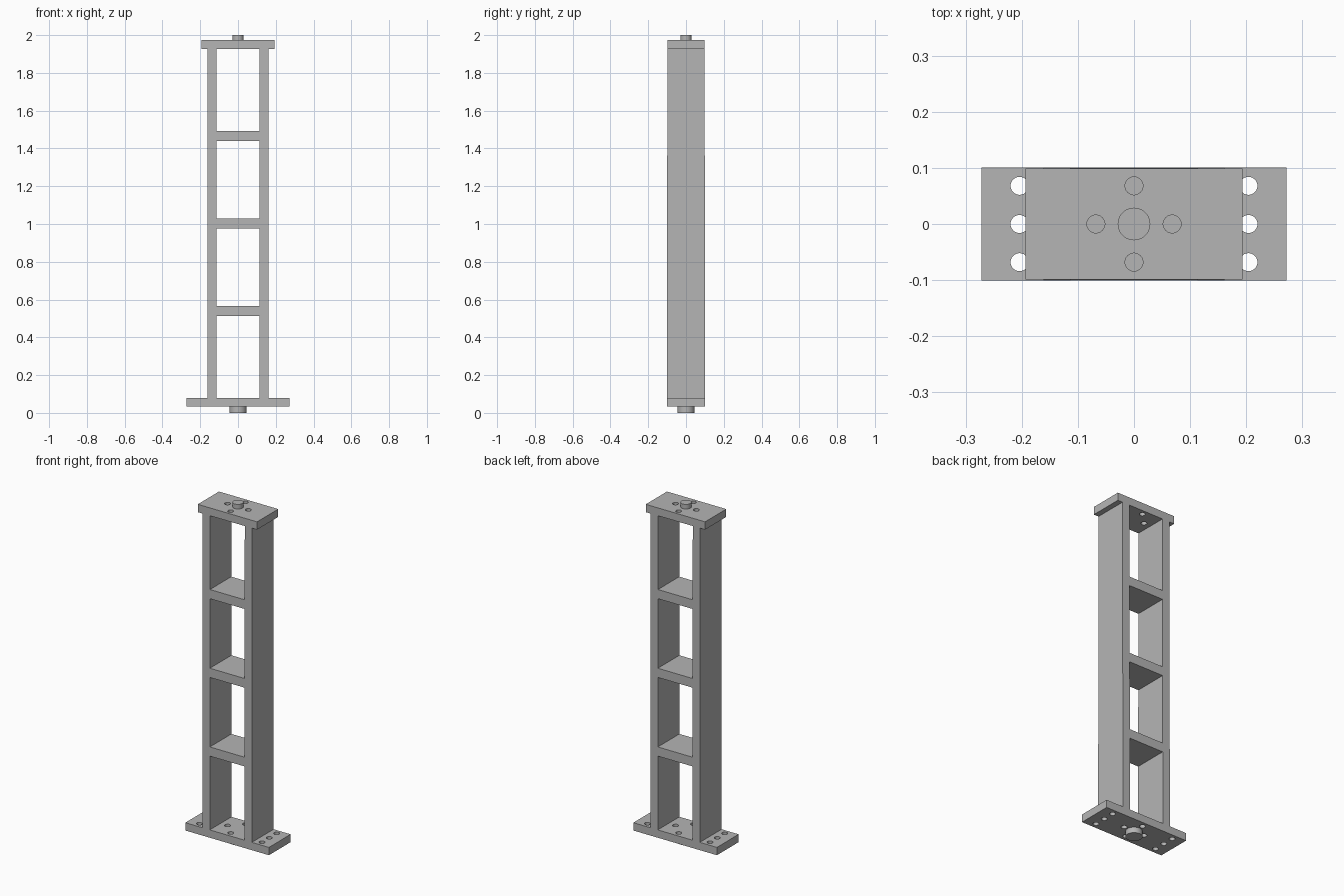
import bpy
import bmesh
from mathutils import Matrix, Vector

if "Cube" in bpy.data.objects:
    bpy.data.objects.remove(bpy.data.objects["Cube"], do_unlink=True)

# Single metal colour
GREY = (0.46, 0.46, 0.46, 1)
metal = bpy.data.materials.new("grey metal")
metal.use_nodes = True
metal.diffuse_color = GREY
metal.node_tree.nodes["Principled BSDF"].inputs["Base Color"].default_value = GREY

# Frame dimensions
BASE_Z, BASE_TOP = 0.033, 0.079
HEAD_Z, HEAD_TOP = 1.927, 1.973
LEG_IN, LEG_OUT = 0.113, 0.161
HALF_BOTTOM, HALF_TOP = 0.101, 0.0985


def depth_at(z):
    """Half depth of the slightly tapering frame."""
    t = (z - BASE_TOP) / (HEAD_Z - BASE_TOP)
    return HALF_BOTTOM + (HALF_TOP - HALF_BOTTOM) * t


def finish(name, bm):
    mesh = bpy.data.meshes.new(name)
    bm.to_mesh(mesh)
    bm.free()
    mesh.materials.append(metal)
    obj = bpy.data.objects.new(name, mesh)
    bpy.context.collection.objects.link(obj)
    return obj


def block(name, x0, x1, z0, z1, y0, y1):
    """Box whose half depth runs from y0 at the bottom to y1 at the top."""
    bm = bmesh.new()
    bmesh.ops.create_cube(bm, size=2)
    for v in bm.verts:
        low = v.co.z < 0
        v.co = Vector((x0 if v.co.x < 0 else x1,
                       v.co.y * (y0 if low else y1),
                       z0 if low else z1))
    return finish(name, bm)


def cylinders(name, spots, radius, z0, z1):
    bm = bmesh.new()
    for x, y in spots:
        bmesh.ops.create_cone(bm, cap_ends=True, segments=40, radius1=radius,
                              radius2=radius, depth=z1 - z0,
                              matrix=Matrix.Translation((x, y, (z0 + z1) / 2)))
    for f in bm.faces:
        f.smooth = abs(f.normal.z) < 0.5
    for e in bm.edges:
        e.smooth = abs(e.verts[0].co.z - e.verts[1].co.z) > 0.001
    return finish(name, bm)


def drill(plate, spots, z0, z1):
    """Cut bolt holes through a plate and keep only the result."""
    cutter = cylinders("hole_cutter", spots, 0.016, z0 - 0.02, z1 + 0.02)
    cutter.hide_render = True
    mod = plate.modifiers.new("holes", "BOOLEAN")
    mod.operation = "DIFFERENCE"
    mod.solver = "EXACT"
    mod.object = cutter
    graph = bpy.context.evaluated_depsgraph_get()
    mesh = bpy.data.meshes.new_from_object(plate.evaluated_get(graph))
    plate.modifiers.clear()
    plate.data = mesh
    bpy.data.objects.remove(cutter, do_unlink=True)


# Plates with bolt holes
P = 0.068
ring = [(P, 0), (-P, 0), (0, P), (0, -P)]
side = [(s * 3 * P, y) for s in (-1, 1) for y in (-P, 0, P)]
base = block("base_plate", -0.272, 0.272, BASE_Z, BASE_TOP, HALF_BOTTOM, HALF_BOTTOM)
drill(base, ring + side, BASE_Z, BASE_TOP)
head = block("top_plate", -0.193, 0.193, HEAD_Z, HEAD_TOP, HALF_TOP, HALF_TOP)
drill(head, ring, HEAD_Z, HEAD_TOP)

# Side walls
for name, s in (("left_wall", 1), ("right_wall", -1)):
    a, b = sorted((s * LEG_IN, s * LEG_OUT))
    block(name, a, b, BASE_TOP, HEAD_Z, HALF_BOTTOM, HALF_TOP)

# Cross shelves
for name, z in (("lower_shelf", 0.54), ("middle_shelf", 1.003), ("upper_shelf", 1.466)):
    z0, z1 = z - 0.027, z + 0.027
    block(name, -LEG_IN, LEG_IN, z0, z1, depth_at(z0), depth_at(z1))

# Locating pins
cylinders("bottom_pin", [(0, 0)], 0.045, 0, BASE_Z)
cylinders("top_pin", [(0, 0)], 0.029, HEAD_TOP, 2)
